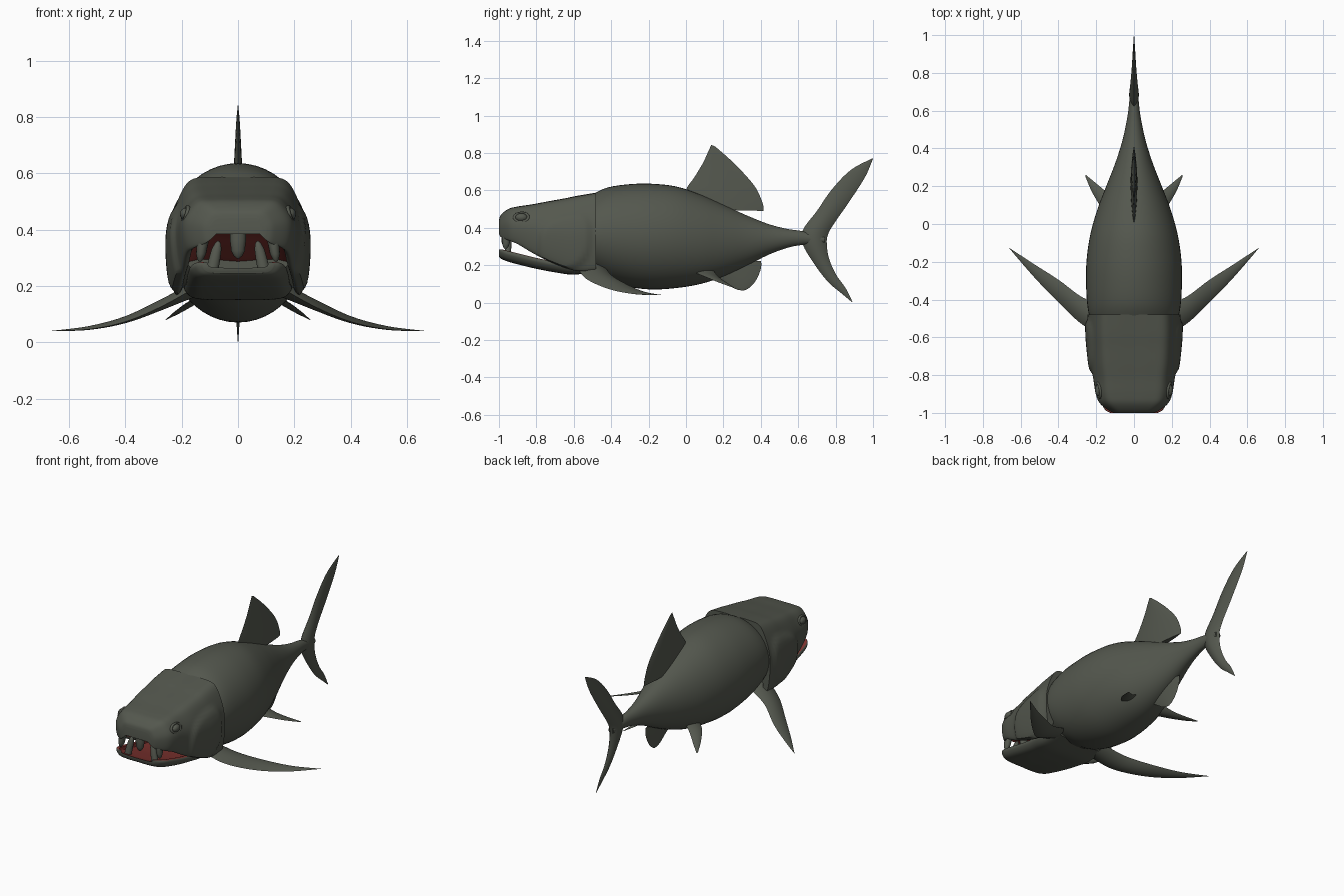
import bpy, bmesh, math
from mathutils import Vector

cube = bpy.data.objects.get("Cube")
if cube:
    bpy.data.objects.remove(cube, do_unlink=True)


def material(name, rgb):
    m = bpy.data.materials.new(name)
    m.use_nodes = True
    m.diffuse_color = (*rgb, 1)
    bsdf = m.node_tree.nodes["Principled BSDF"]
    bsdf.inputs["Base Color"].default_value = (*rgb, 1)
    bsdf.inputs["Roughness"].default_value = 0.7
    return m


SKIN = material("grey green skin", (0.088, 0.096, 0.076))
MOUTH = material("mouth red", (0.22, 0.035, 0.03))


def spline(ctrl, n):
    """Catmull-Rom samples through control tuples of any length."""
    c = [Vector(p) for p in ctrl]
    c = [c[0]] + c + [c[-1]]
    out = []
    for i in range(1, len(c) - 2):
        a, b, d, e = c[i - 1:i + 3]
        for k in range(n):
            t = k / n
            out.append((b * 2 + (d - a) * t + (a * 2 - b * 5 + d * 4 - e) * t ** 2
                        + (b * 3 - a - d * 3 + e) * t ** 3) / 2)
    return out + [c[-2]]


def loft(name, rings, red=None, sharp=40):
    """Skin closed rings; red(j) picks the strips of mouth lining."""
    bm = bmesh.new()
    loops = [[bm.verts.new(p) for p in r] for r in rings]
    n = len(loops[0])
    for a, b in zip(loops, loops[1:]):
        for j in range(n):
            k = (j + 1) % n
            f = bm.faces.new((a[j], a[k], b[k], b[j]))
            f.material_index = 1 if red and red(j) else 0
    bm.faces.new(loops[0])
    bm.faces.new(loops[-1])
    bmesh.ops.recalc_face_normals(bm, faces=bm.faces)
    for f in bm.faces:
        f.smooth = True
    me = bpy.data.meshes.new(name)
    bm.to_mesh(me)
    bm.free()
    me.materials.append(SKIN)
    me.materials.append(MOUTH)
    me.set_sharp_from_angle(angle=math.radians(sharp))
    ob = bpy.data.objects.new(name, me)
    bpy.context.collection.objects.link(ob)
    return ob


def mirrored(half):
    """Full ring from a half outline that starts and ends on x = 0."""
    return half + [Vector((-p.x, p.y, p.z)) for p in half[-2:0:-1]]


# Body: elliptical rings (y, half width, top, bottom)
body = [(-.56, .20, .54, .18), (-.5, .232, .578, .155), (-.42, .248, .615, .115),
        (-.3, .254, .633, .083), (-.18, .25, .635, .07), (-.05, .23, .62, .078),
        (.08, .193, .576, .1), (.2, .147, .523, .14), (.32, .1, .468, .195),
        (.44, .062, .42, .255), (.54, .04, .394, .292), (.62, .028, .382, .308),
        (.74, .018, .355, .318)]
rings = []
for y, w, top, bot in spline(body, 4):
    rings.append([Vector((w * math.sin(a), y, (top + bot) / 2 + (top - bot) / 2 * math.cos(a)))
                  for a in (math.tau * i / 48 for i in range(48))])
loft("body", rings)


def cheek_bulge(y, z):
    """Raised armour plate on the side of the head."""
    d = (abs((y + .65) / .135) ** 3 + abs((z - .32 - .25 * (y + .65)) / .145) ** 3) ** (1 / 3)
    t = min(max((1.12 - d) / .24, 0), 1)
    return .012 * t * t * (3 - 2 * t)


# Armoured head, open below: (y, half width, top, lower edge, mouth roof)
head = [(-1, .1, .44, .37, .385), (-.99, .128, .468, .352, .387), (-.95, .178, .5, .335, .39),
        (-.9, .2, .513, .315, .385), (-.82, .213, .525, .27, .37), (-.74, .228, .54, .23, .34),
        (-.65, .238, .556, .195, .31), (-.58, .243, .57, .177, .29), (-.48, .243, .587, .18, .28)]
rings = []
for y, w, top, bot, roof in spline(head, 6):
    h = top - bot
    half = spline([(0, y, top), (.4 * w, y, top), (.7 * w, y, top - .03 * h),
                   (.88 * w, y, top - .2 * h), (w, y, top - .45 * h), (w, y, top - .75 * h),
                   (.93 * w, y, bot), (.82 * w, y, bot + .01), (.7 * w, y, roof), (0, y, roof)], 5)
    for i, p in enumerate(half):
        if 12 < i < 31:
            p.x += cheek_bulge(p.y, p.z)
    rings.append(mirrored(half))
loft("head", rings, lambda j: 35 <= j < 55)

# Lower jaw with a hollow red floor: (y, half width, top, bottom)
jaw = [(-1, .125, .282, .245), (-.985, .15, .282, .233), (-.95, .168, .273, .219),
       (-.88, .176, .256, .2), (-.8, .18, .236, .181), (-.7, .184, .217, .162),
       (-.6, .19, .205, .15), (-.48, .18, .2, .165)]
rings = []
for y, w, top, bot in spline(jaw, 5):
    h = top - bot
    rings.append(mirrored(spline(
        [(0, y, bot), (.5 * w, y, bot), (.85 * w, y, bot + .15 * h), (w, y, bot + .65 * h),
         (.98 * w, y, top), (.86 * w, y, top), (.76 * w, y, top - .4 * h),
         (0, y, top - .5 * h)], 4)))
loft("lower_jaw", rings, lambda j: 16 <= j < 40)


# Fangs: tapering oval pegs from root to tip
def fang(name, root, tip, rx, ry):
    root, tip = Vector(root), Vector(tip)
    rings = []
    for t, s in ((0, 1), (.4, .95), (.75, .8), (.92, .5), (1, .15)):
        c = root.lerp(tip, t)
        rings.append([c + Vector((rx * s * math.cos(a), ry * s * math.sin(a), 0))
                      for a in (math.tau * i / 14 for i in range(14))])
    loft(name, rings)


fang("front_fang", (0, -.965, .405), (0, -.97, .298), .03, .022)
for s, side in ((1, "left"), (-1, "right")):
    fang(side + "_upper_fang", (s * .12, -.955, .4), (s * .135, -.965, .285), .022, .025)
    fang(side + "_lower_fang", (s * .095, -.955, .24), (s * .07, -.945, .36), .022, .018)


# Fins: lens sections from (lead xyz, trail xyz, half thickness)
def fin(name, sections, normal):
    normal, m = Vector(normal).normalized(), 10
    rings = []
    for s in spline(sections, 5):
        lead, trail, th = Vector(s[:3]), Vector(s[3:6]), max(s[6], .0006)
        pt = lambda k, sg: lead.lerp(trail, k / m) + normal * (sg * th * math.sin(math.pi * k / m) ** .8)
        rings.append([pt(k, 1) for k in range(m)] + [pt(k, -1) for k in range(m, 0, -1)])
    loft(name, rings, sharp=50)


def median_fin(name, rows):
    fin(name, [(0, a, b, 0, c, d, t) for a, b, c, d, t in rows], (1, 0, 0))


median_fin("dorsal_fin", [
    (0, .5, .415, .49, .018), (0, .6, .41, .53, .017), (.045, .67, .375, .61, .014),
    (.09, .745, .31, .69, .01), (.118, .805, .23, .77, .006), (.135, .843, .155, .835, .001)])
median_fin("anal_fin", [
    (.12, .225, .402, .222, .014), (.13, .165, .4, .18, .012), (.2, .115, .375, .12, .008),
    (.25, .08, .34, .08, .004), (.28, .067, .31, .064, .001)])
median_fin("tail_fin", [
    (.994, .77, 1, .77, .001), (.88, .708, .957, .67, .006), (.78, .605, .87, .535, .012),
    (.7, .49, .79, .42, .019), (.625, .388, .758, .36, .025), (.625, .31, .753, .31, .025),
    (.69, .2, .765, .235, .017), (.76, .11, .802, .15, .01), (.83, .05, .855, .075, .005),
    (.885, .004, .891, .002, .001)])

for s, side in ((1, "left"), (-1, "right")):
    pectoral = [(.15, -.585, .195, .15, -.43, .185, .026), (.27, -.535, .128, .27, -.39, .14, .018),
                (.4, -.415, .073, .4, -.295, .087, .011), (.53, -.28, .046, .53, -.212, .055, .006),
                (.655, -.135, .04, .662, -.125, .04, .001)]
    pelvic = [(.09, .02, .17, .09, .14, .18, .014), (.165, .08, .147, .145, .17, .142, .01),
              (.22, .165, .112, .2, .215, .108, .006), (.257, .25, .08, .255, .26, .08, .001)]
    for name, rows in (("pectoral_fin", pectoral), ("pelvic_fin", pelvic)):
        fin(side + "_" + name, [(s * r[0], r[1], r[2], s * r[3], *r[4:]) for r in rows],
            (s * .4, 0, 1))

    # Eye with a raised socket rim
    place = Vector((s * .186, -.88, .455))
    bpy.ops.mesh.primitive_uv_sphere_add(segments=20, ring_count=12, radius=1, location=place)
    eye = bpy.context.object
    eye.scale = (.02, .032, .022)
    eye.name = side + "_eye"
    bpy.ops.mesh.primitive_torus_add(major_segments=28, minor_segments=8, major_radius=.034,
                                     minor_radius=.008, location=place,
                                     rotation=(0, s * math.radians(72), s * math.radians(-8)))
    rim = bpy.context.object
    rim.scale = (.78, 1.1, 1)
    rim.name = side + "_eye_socket"
    for ob in (eye, rim):
        ob.data.materials.append(SKIN)
        ob.data.polygons.foreach_set("use_smooth", [True] * len(ob.data.polygons))
